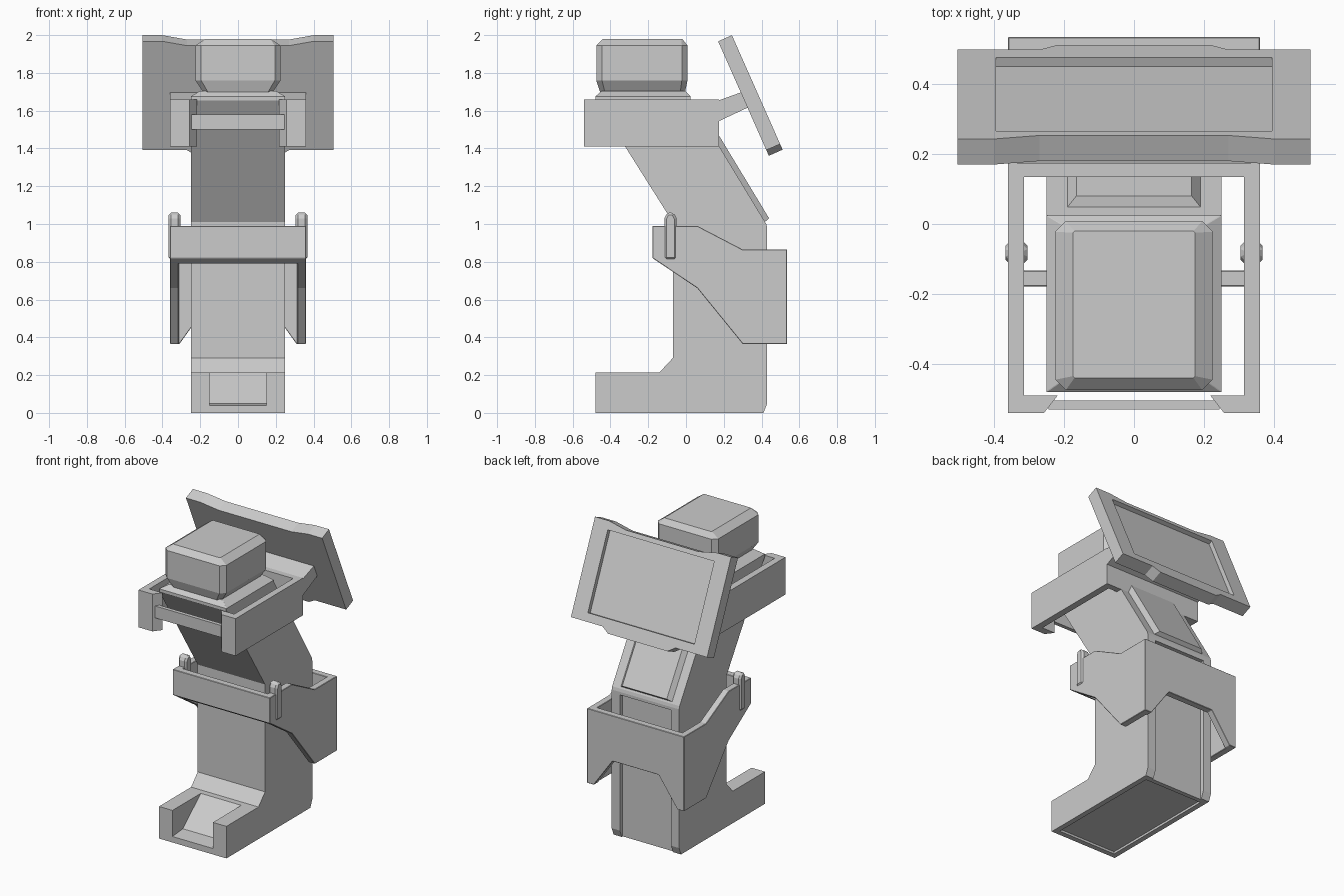
import bpy, bmesh
from mathutils import Vector

if "Cube" in bpy.data.objects:
    bpy.data.objects.remove(bpy.data.objects["Cube"])


def loft(name, rings):
    """Closed solid skinned through rings of equal point count."""
    n = len(rings[0])
    bm = bmesh.new()
    vs = [[bm.verts.new(p) for p in r] for r in rings]
    bm.faces.new(vs[0])
    bm.faces.new(vs[-1])
    for a, b in zip(vs, vs[1:]):
        for i in range(n):
            j = (i + 1) % n
            bm.faces.new((a[i], a[j], b[j], b[i]))
    bmesh.ops.recalc_face_normals(bm, faces=bm.faces)
    me = bpy.data.meshes.new(name)
    bm.to_mesh(me)
    bm.free()
    ob = bpy.data.objects.new(name, me)
    bpy.context.collection.objects.link(ob)
    return ob


def side(name, prof, x0, x1):
    """Extrude a (y, z) profile along x."""
    return loft(name, [[(x, y, z) for y, z in prof] for x in (x0, x1)])


def box(name, x0, x1, y0, y1, z0, z1):
    return side(name, [(y0, z0), (y1, z0), (y1, z1), (y0, z1)], x0, x1)


def octagon(hx, y0, y1, z, c):
    """Rectangle with corners cut by c."""
    return [(-hx + c, y0, z), (hx - c, y0, z), (hx, y0 + c, z), (hx, y1 - c, z),
            (hx - c, y1, z), (-hx + c, y1, z), (-hx, y1 - c, z), (-hx, y0 + c, z)]


def bake(ob):
    me = bpy.data.meshes.new_from_object(
        ob.evaluated_get(bpy.context.evaluated_depsgraph_get()))
    ob.modifiers.clear()
    ob.data = me


def cut(ob, *cutters):
    for c in cutters:
        m = ob.modifiers.new("cut", 'BOOLEAN')
        m.operation, m.solver, m.object = 'DIFFERENCE', 'EXACT', c
        bpy.context.view_layer.update()
        bake(ob)
        bpy.data.objects.remove(c)


def bevel(ob, w, segs=1):
    m = ob.modifiers.new("bevel", 'BEVEL')
    m.width, m.segments = w, segs
    m.limit_method, m.angle_limit = 'ANGLE', 0.5


# body: foot, column and slanted neck in one side profile
body = side("body", [(-0.48, 0), (-0.48, 0.215), (-0.14, 0.215), (-0.07, 0.29),
                     (-0.07, 1.01), (-0.48, 1.66), (0.025, 1.66), (0.425, 1.0),
                     (0.43, 0.98), (0.43, 0.05), (0.41, 0)], -0.25, 0.25)
pocket = side("pocket", [(-0.6, 0.04), (-0.48, 0.04), (-0.37, 0.05), (-0.18, 0.215),
                         (-0.15, 0.3), (-0.6, 0.3)], -0.15, 0.15)
back_recess = side("back_recess", [(0.40, -0.1), (0.6, -0.1), (0.6, 0.96),
                                   (0.40, 0.96)], -0.19, 0.19)
base_recess = box("base_recess", -0.215, 0.215, -0.445, 0.37, -0.1, 0.015)
cut(body, pocket, back_recess, base_recess)

# raised panel on the back of the neck
lo = [(0.405, 1.0), (0.03, 1.62)]
hi = [(0.44, 1.03), (0.08, 1.625)]
loft("neck_panel", [
    [(-0.205, *lo[0]), (0.205, *lo[0]), (0.205, *lo[1]), (-0.205, *lo[1])],
    [(-0.165, *hi[0]), (0.165, *hi[0]), (0.165, *hi[1]), (-0.165, *hi[1])]])

# head block on its sloped collar
loft("collar", [octagon(0.25, -0.48, 0.025, 1.655, 0.002),
                octagon(0.25, -0.48, 0.025, 1.675, 0.002),
                octagon(0.20, -0.445, -0.005, 1.705, 0.002)])
loft("head_block", [octagon(0.185, -0.455, -0.005, 1.70, 0.025),
                    octagon(0.225, -0.475, 0.008, 1.76, 0.03),
                    octagon(0.225, -0.475, 0.008, 1.945, 0.03),
                    octagon(0.175, -0.44, -0.02, 1.98, 0.005)])

# open tray frame around the head, with front gap and cross bar
tray = box("tray_frame", -0.36, 0.36, -0.54, 0.175, 1.41, 1.66)
tray_inner = box("tray_inner", -0.315, 0.315, -0.49, 0.135, 1.3, 1.8)
gap = [(-0.265, -0.55), (0.265, -0.55), (0.21, -0.48), (-0.21, -0.48)]
tray_gap = loft("tray_gap", [[(x, y, z) for x, y in gap] for z in (1.3, 1.8)])
cut(tray, tray_inner, tray_gap)
box("tray_bar", -0.245, 0.245, -0.53, -0.505, 1.50, 1.58)

# bracket from tray to screen
side("screen_bracket", [(0.14, 1.655), (0.175, 1.655), (0.30, 1.70), (0.335, 1.62),
                        (0.175, 1.545), (0.14, 1.545)], -0.36, 0.36)

# tilted screen with a dipped top, dropped chin and recessed display
top = Vector((0, 0.17, 1.967))
down = Vector((0, 0.405, -0.914))
out = Vector((0, 0.914, 0.405))


def plane(pts, w):
    return [top + Vector((x, 0, 0)) + down * v + out * w for x, v in pts]


half = [(0.27, 0.025), (0.40, 0), (0.505, 0), (0.505, 0.63), (0.27, 0.63), (0.22, 0.663)]
outline = half + [(-x, v) for x, v in reversed(half)]
screen = loft("screen", [plane(outline, 0), plane(outline, 0.08)])
rect = [(-0.395, 0.055), (0.395, 0.055), (0.395, 0.575), (-0.395, 0.575)]
display = loft("display_recess", [plane(rect, 0.052), plane(rect, 0.15)])
cut(screen, display)

# belt: a hollow band around the column with a notched back
belt = side("belt", [(-0.178, 0.99), (0.06, 0.99), (0.30, 0.865), (0.535, 0.865),
                     (0.535, 0.365), (0.30, 0.365), (0.06, 0.66), (-0.178, 0.82)],
            -0.36, 0.36)
belt_inner = box("belt_inner", -0.315, 0.315, -0.133, 0.49, 0, 1.5)
notch = [(-0.36, 0.295), (0.36, 0.295), (0.17, 0.56), (-0.17, 0.56)]
belt_notch = loft("belt_notch", [[(x, y, z) for x, z in notch] for y in (0.4, 0.7)])
cut(belt, belt_inner, belt_notch)
bevel(belt, 0.006)

# clips hooked over the belt sides
clip = [(-0.115, 0.81), (-0.05, 0.81), (-0.05, 1.03), (-0.065, 1.06),
        (-0.10, 1.06), (-0.115, 1.03)]
for s, label in ((-1, "left"), (1, "right")):
    c = side("belt_clip_" + label, clip, *sorted((s * 0.305, s * 0.367)))
    bevel(c, 0.012)
